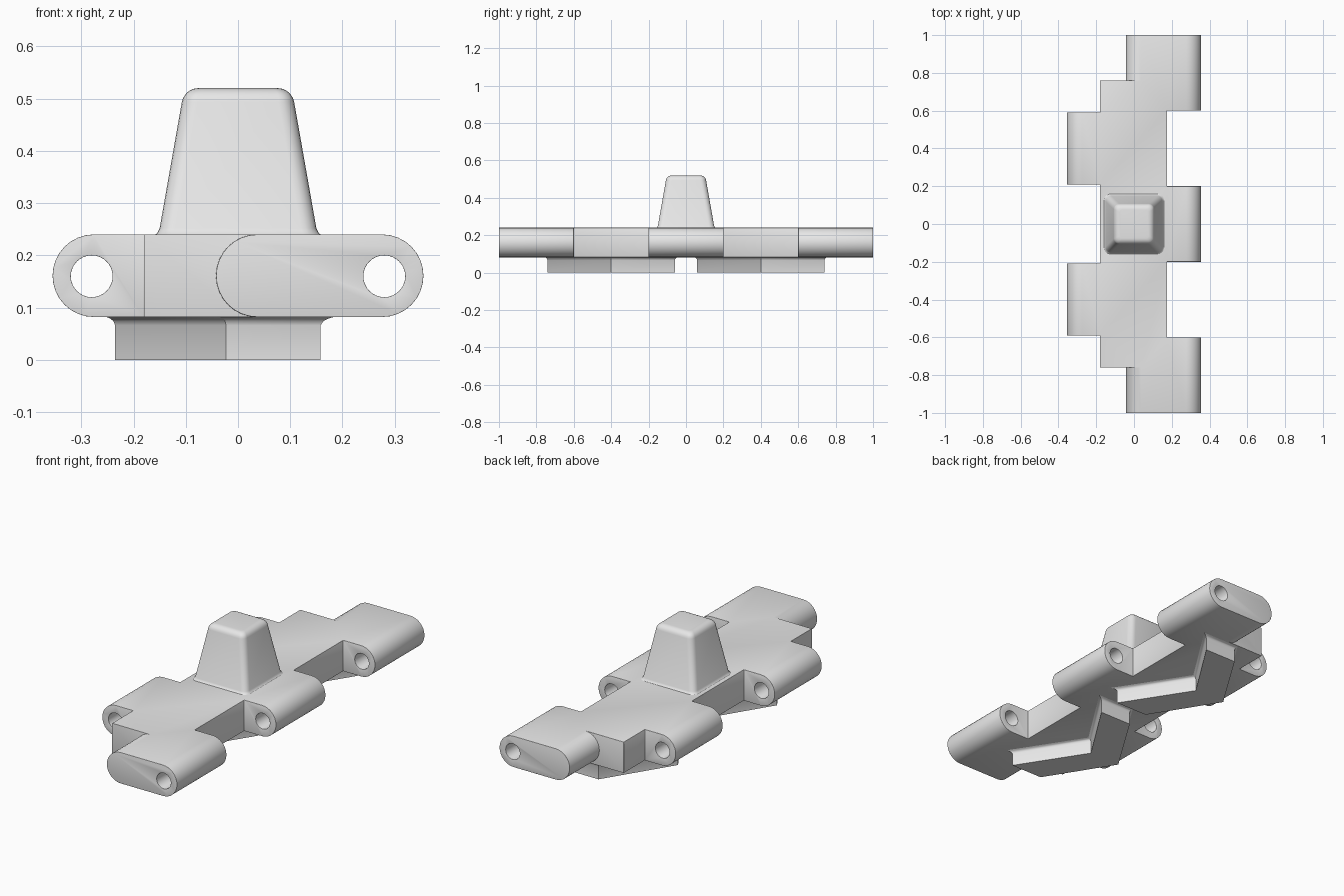
import bpy, bmesh
from math import sin, cos, pi, radians
from mathutils import Vector

cube = bpy.data.objects.get("Cube")
if cube:
    bpy.data.objects.remove(cube)

steel = bpy.data.materials.new("grey_steel")
steel.use_nodes = True
steel.diffuse_color = (0.8, 0.8, 0.8, 1)
steel.node_tree.nodes["Principled BSDF"].inputs["Base Color"].default_value = (0.8, 0.8, 0.8, 1)

BOTTOM, TOP = 0.082, 0.24
MID, R = (BOTTOM + TOP) / 2, (TOP - BOTTOM) / 2
PIN = 0.276          # distance of the pin axis from the centre


def loft(name, rings):
    """Closed solid skinned through rings of equal point count."""
    bm = bmesh.new()
    loops = [[bm.verts.new(p) for p in ring] for ring in rings]
    n = len(loops[0])
    for a, b in zip(loops, loops[1:]):
        for i in range(n):
            j = (i + 1) % n
            bm.faces.new((a[i], a[j], b[j], b[i]))
    bm.faces.new(loops[0][::-1])
    bm.faces.new(loops[-1])
    bmesh.ops.recalc_face_normals(bm, faces=bm.faces)
    mesh = bpy.data.meshes.new(name)
    bm.to_mesh(mesh)
    bm.free()
    mesh.materials.append(steel)
    obj = bpy.data.objects.new(name, mesh)
    bpy.context.collection.objects.link(obj)
    return obj


def arc(cx, cz, r, start, end, steps):
    return [(cx + r * cos(a), cz + r * sin(a))
            for a in (start + (end - start) * i / steps for i in range(steps + 1))]


def along_y(name, profile, y0, y1):
    return loft(name, [[(x, y, z) for x, z in profile] for y in (y0, y1)])


def activate(obj):
    bpy.ops.object.select_all(action='DESELECT')
    obj.select_set(True)
    bpy.context.view_layer.objects.active = obj


def smooth(obj):
    activate(obj)
    bpy.ops.object.shade_smooth_by_angle(angle=radians(35))


def combine(target, tool, operation):
    activate(target)
    mod = target.modifiers.new("combine", 'BOOLEAN')
    mod.operation, mod.solver, mod.object = operation, 'EXACT', tool
    bpy.ops.object.modifier_apply(modifier=mod.name)
    bpy.data.objects.remove(tool)


# Plate of the link
body = along_y("link_body", [(-0.18, BOTTOM), (0.175, BOTTOM), (0.175, TOP), (-0.18, TOP)],
               -0.76, 0.76)

# Hinge lugs: two round-ended outer ones, one middle one, two on the other side
outer = arc(PIN, MID, R, -pi / 2, pi / 2, 16) + arc(0.037, MID, R, pi / 2, 3 * pi / 2, 16)
inner = arc(PIN, MID, R, -pi / 2, pi / 2, 16) + [(0, TOP), (0, BOTTOM)]
mirrored = [(-x, z) for x, z in inner]
for profile, y0, y1 in ((outer, -1, -0.6), (outer, 0.6, 1), (inner, -0.2, 0.2),
                        (mirrored, -0.59, -0.21), (mirrored, 0.21, 0.59)):
    combine(body, along_y("lug", profile, y0, y1), 'UNION')

# Pin holes
for side in (-1, 1):
    hole = arc(side * 0.28, MID - 0.001, 0.04, 0, 2 * pi, 32)[:-1]
    combine(body, along_y("pin_hole", hole, -1.1, 1.1), 'DIFFERENCE')

# Clean the joined surfaces, then soften the edges
bm = bmesh.new()
bm.from_mesh(body.data)
bmesh.ops.remove_doubles(bm, verts=bm.verts, dist=0.0001)
bmesh.ops.dissolve_limit(bm, angle_limit=radians(1), verts=bm.verts, edges=bm.edges)
bm.to_mesh(body.data)
bm.free()
activate(body)
bevel = body.modifiers.new("soft_edges", 'BEVEL')
bevel.width, bevel.segments = 0.008, 3
bevel.limit_method, bevel.angle_limit = 'ANGLE', radians(40)
bpy.ops.object.modifier_apply(modifier=bevel.name)
smooth(body)


# Guide horn: rounded square sections with a flared foot and a rounded top
def rounded_square(half, radius, z):
    c = half - radius
    points = []
    for k, (sx, sy) in enumerate(((1, 1), (-1, 1), (-1, -1), (1, -1))):
        points += arc(sx * c, sy * c, radius, k * pi / 2, (k + 1) * pi / 2, 5)
    return [(x, y, z) for x, y in points]


rings = [rounded_square(h, r, z) for h, r, z in
         ((0.162, 0.034, 0.238), (0.155, 0.031, 0.242), (0.15, 0.03, 0.252))]
for i in range(6):
    a = radians(10 + 16 * i)
    rings.append(rounded_square(0.076 + 0.032 * cos(a), 0.03 - 0.003 * i,
                                0.488 + 0.032 * sin(a)))
smooth(loft("guide_horn", rings))


# Chevron grip bars underneath, flared where they meet the plate
def grow(points, d):
    result = []
    for i, p in enumerate(points):
        p = Vector(p)
        e1 = (p - Vector(points[i - 1])).normalized()
        e2 = (Vector(points[(i + 1) % len(points)]) - p).normalized()
        n1, n2 = Vector((e1.y, -e1.x)), Vector((e2.y, -e2.x))
        result.append(p + (n1 + n2) * d / (1 + n1.dot(n2)))
    return result


chevron = [(0.158, -0.34), (-0.06, 0), (0.158, 0.34),
           (-0.023, 0.34), (-0.235, 0), (-0.023, -0.34)]
levels = ((0, 0), (0.066, 0), (0.074, 0.003), (0.079, 0.008), (0.083, 0.016))
for label, y in (("front", -0.4), ("back", 0.4)):
    bar = [[(p.x, p.y + y, z) for p in grow(chevron, d)] for z, d in levels]
    smooth(loft(label + "_grip_bar", bar))
